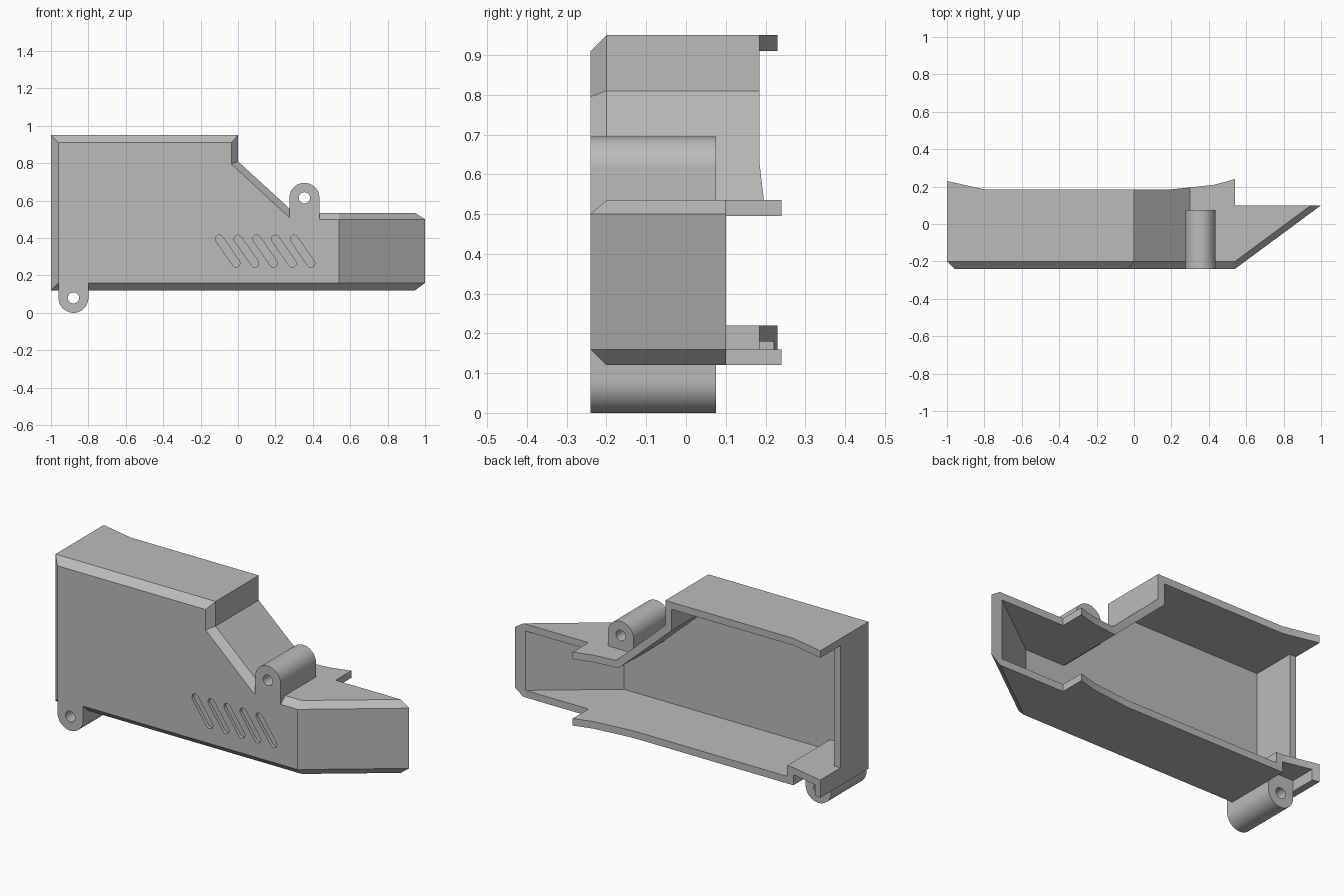
import bpy, bmesh, math
from mathutils import Vector

cube = bpy.data.objects.get("Cube")
if cube:
    bpy.data.objects.remove(cube, do_unlink=True)

grey = bpy.data.materials.new("plain grey")
grey.use_nodes = True
grey.diffuse_color = (0.5, 0.5, 0.5, 1)
grey.node_tree.nodes["Principled BSDF"].inputs["Base Color"].default_value = (0.5, 0.5, 0.5, 1)


def loft(name, rings):
    """Closed solid through rings that share a point count."""
    bm = bmesh.new()
    loops = [[bm.verts.new(p) for p in ring] for ring in rings]
    n = len(loops[0])
    for a, b in zip(loops, loops[1:]):
        for i in range(n):
            j = (i + 1) % n
            bm.faces.new((a[i], a[j], b[j], b[i]))
    bm.faces.new(loops[0])
    bm.faces.new(loops[-1])
    bmesh.ops.remove_doubles(bm, verts=bm.verts, dist=0.0005)
    bmesh.ops.recalc_face_normals(bm, faces=bm.faces)
    mesh = bpy.data.meshes.new(name)
    bm.to_mesh(mesh)
    bm.free()
    mesh.materials.append(grey)
    obj = bpy.data.objects.new(name, mesh)
    bpy.context.collection.objects.link(obj)
    return obj


def along_y(points, y):
    return [(x, y, z) for x, z in points]


def prism(name, points, y0, y1):
    return loft(name, [along_y(points, y0), along_y(points, y1)])


def rect(x0, x1, z0, z1):
    return [(x0, z0), (x1, z0), (x1, z1), (x0, z1)]


def arc(cx, cz, r, start, sweep, n):
    return [(cx + r * math.cos(start + sweep * i / n),
             cz + r * math.sin(start + sweep * i / n)) for i in range(n + 1)]


def cut(obj, cutter):
    mod = obj.modifiers.new("cut", 'BOOLEAN')
    mod.operation = 'DIFFERENCE'
    mod.solver = 'EXACT'
    mod.object = cutter
    bpy.context.view_layer.objects.active = obj
    bpy.ops.object.modifier_apply(modifier=mod.name)
    bpy.data.objects.remove(cutter, do_unlink=True)


SLANT = 1.353  # nose run in x per unit of y


def nose(y):
    return 0.54 + SLANT * (y + 0.24)


def outer(y):
    tip, edge = nose(y), nose(y - 0.04)
    return along_y([(-1, 0.12), (-1, 0.95), (0, 0.95), (0, 0.81), (0.3, 0.535),
                    (edge, 0.535), (tip, 0.5), (tip, 0.16), (edge, 0.12)], y)


def inner(y):
    tip = nose(y) - 0.067
    return along_y([(-0.96, 0.22), (-0.96, 0.91), (-0.04, 0.91), (-0.04, 0.79),
                    (0.285, 0.495), (tip, 0.495), (tip, 0.16),
                    (-0.76, 0.16), (-0.76, 0.22)], y)


# Housing with a chamfered front and a slanted nose
front = along_y([(-0.96, 0.16), (-0.96, 0.91), (-0.035, 0.91), (-0.035, 0.795),
                 (0.285, 0.5), (0.54, 0.5), (0.54, 0.5), (0.54, 0.16), (0.54, 0.16)], -0.24)
housing = loft("housing", [front, outer(-0.2), outer(0.4)])

# Hollow, open at the back
cut(housing, loft("cavity", [inner(-0.2), inner(0.5)]))

# Shaped rear edge
rear = [(-1.1, 0.2525), (-0.8, 0.185), (0.2, 0.185), (0.43, 0.21), (0.54, 0.24),
        (0.54, 0.1), (1.6, 0.1), (1.6, 0.7), (-1.1, 0.7)]
cut(housing, loft("rear_cutter", [[(x, y, z) for x, y in rear] for z in (-0.2, 1.2)]))

# Opening in the end wall and channel above the lower lug
cut(housing, prism("end_opening", rect(-1.1, -0.9, 0.22, 0.91), 0.05, 0.5))
cut(housing, prism("lug_channel", rect(-0.96, -0.8, 0, 0.18), -0.3, 0.5))

# Shallow slanted grooves on the front
top, bottom = Vector((-0.1, 0.395)), Vector((-0.01, 0.265))
direction = bottom - top
side = math.atan2(direction.y, direction.x) + math.pi / 2
for i in range(5):
    dx = 0.1 * i
    capsule = (arc(top.x + dx, top.y, 0.021, side, math.pi, 8)
               + arc(bottom.x + dx, bottom.y, 0.021, side + math.pi, math.pi, 8))
    cut(housing, prism("groove", capsule, -0.3, -0.222))


# Screw lugs with through holes
def lug(name, cx, cz, base, start):
    r = 0.08
    curve = arc(cx, cz, r, start, math.pi, 24)
    points = curve + [(curve[-1][0], base), (curve[0][0], base)]
    obj = prism(name, points, -0.24, 0.075)
    cut(obj, prism("hole", arc(cx, cz, 0.03, 0, math.tau, 24)[:-1], -0.4, 0.4))
    return obj


parts = [housing,
         lug("upper_lug", 0.355, 0.615, 0.5, 0),
         lug("lower_lug", -0.88, 0.08, 0.18, math.pi)]

bpy.ops.object.select_all(action='DESELECT')
for part in parts:
    part.select_set(True)
bpy.context.view_layer.objects.active = housing
bpy.ops.object.shade_smooth_by_angle(angle=math.radians(25))
